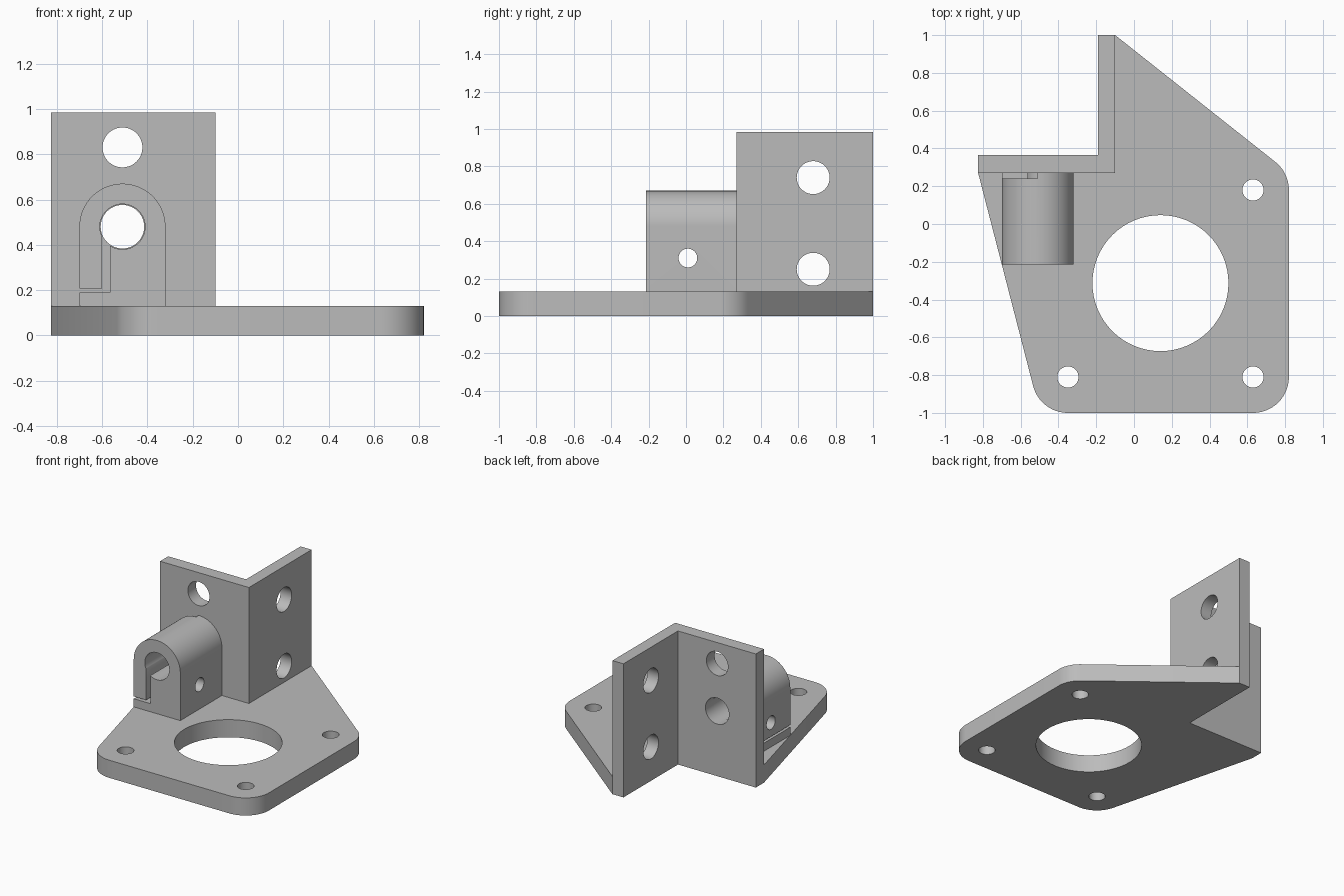
import bpy
import bmesh
from math import sin, cos, radians

default = bpy.data.objects.get("Cube")
if default:
    bpy.data.objects.remove(default)

grey = bpy.data.materials.new("light grey")
grey.use_nodes = True
GREY = (0.5, 0.5, 0.5, 1)
grey.diffuse_color = GREY
grey.node_tree.nodes["Principled BSDF"].inputs["Base Color"].default_value = GREY


def arc(cx, cy, r, start, end, steps):
    """Points along an arc, angles in degrees."""
    angles = [radians(start + (end - start) * i / steps) for i in range(steps + 1)]
    return [(cx + r * cos(a), cy + r * sin(a)) for a in angles]


def prism(name, outline, axis, lo, hi):
    """Extrude a 2D outline along an axis, from lo to hi."""
    place = {"X": lambda a, b: (lo, a, b),
             "Y": lambda a, b: (a, lo, b),
             "Z": lambda a, b: (a, b, lo)}[axis]
    bm = bmesh.new()
    face = bm.faces.new([bm.verts.new(place(a, b)) for a, b in outline])
    out = bmesh.ops.extrude_face_region(bm, geom=[face])
    shift = [(hi - lo) * (axis == k) for k in "XYZ"]
    moved = [g for g in out["geom"] if isinstance(g, bmesh.types.BMVert)]
    bmesh.ops.translate(bm, verts=moved, vec=shift)
    bmesh.ops.recalc_face_normals(bm, faces=bm.faces)
    mesh = bpy.data.meshes.new(name)
    bm.to_mesh(mesh)
    bm.free()
    mesh.materials.append(grey)
    obj = bpy.data.objects.new(name, mesh)
    bpy.context.collection.objects.link(obj)
    return obj


def rect(a0, a1, b0, b1):
    return [(a0, b0), (a1, b0), (a1, b1), (a0, b1)]


def hole(a, b, r, axis, lo, hi):
    return prism("hole_cutter", arc(a, b, r, 0, 360, 64)[:-1], axis, lo, hi)


def cut(obj, cutters):
    """Subtract the cutters, then shade the curved walls smooth."""
    bpy.ops.object.select_all(action="DESELECT")
    obj.select_set(True)
    bpy.context.view_layer.objects.active = obj
    for cutter in cutters:
        cutter.hide_render = True
        mod = obj.modifiers.new("cut", "BOOLEAN")
        mod.operation = "DIFFERENCE"
        mod.solver = "EXACT"
        mod.object = cutter
        bpy.ops.object.modifier_apply(modifier=mod.name)
        bpy.data.objects.remove(cutter)
    bpy.ops.object.shade_smooth_by_angle(angle=radians(30))


PLATE_TOP = 0.13
LEFT, INNER, OUTER = -0.825, -0.19, -0.10
FRONT, BACK = 0.27, 0.365
BOLTS = [(-0.35, -0.81), (0.63, -0.81), (0.63, 0.18)]

# Base plate: rounded corners concentric with the bolt holes
outline = [(OUTER, 1), (INNER, 1), (INNER, BACK), (LEFT, BACK), (LEFT, FRONT)]
for (x, y), start, end in zip(BOLTS, (194.7, 270, 0), (270, 360, 51.6)):
    outline += arc(x, y, 0.19, start, end, 16)
plate = prism("base_plate", outline, "Z", 0, PLATE_TOP)
cut(plate, [hole(x, y, 0.056, "Z", -0.1, 0.3) for x, y in BOLTS]
    + [hole(0.14, -0.313, 0.36, "Z", -0.1, 0.3)])

# Upright angle wall with two holes in each leg
corner = [(LEFT, FRONT), (OUTER, FRONT), (OUTER, 1),
          (INNER, 1), (INNER, BACK), (LEFT, BACK)]
wall = prism("angle_wall", corner, "Z", PLATE_TOP, 0.985)
CX, CZ = -0.51, 0.48
cut(wall, [hole(CX, 0.83, 0.088, "Y", 0.2, 0.5),
           hole(CX, CZ, 0.096, "Y", 0.2, 0.5),
           hole(0.68, 0.74, 0.088, "X", -0.3, 0),
           hole(0.68, 0.25, 0.088, "X", -0.3, 0)])

# Arched rod clamp with bore, cross screw hole and an L-shaped slit
R = 0.19
arch = [(CX - R, PLATE_TOP), (CX + R, PLATE_TOP)] + arc(CX, CZ, R, 0, 180, 48)
clamp = prism("rod_clamp", arch, "Y", -0.215, FRONT)
slit = [(-0.8, 0.19), (-0.565, 0.19), (-0.565, CZ),
        (-0.6, CZ), (-0.6, 0.207), (-0.8, 0.207)]
relief = [(-0.8, 0.19), (-0.565, 0.19), (-0.565, CZ),
          (CX, CZ), (CX, 0.8), (-0.8, 0.8)]
cut(clamp, [hole(CX, CZ, 0.1, "Y", -0.4, 0.4),
            prism("slit_cutter", slit, "Y", -0.4, 0.4),
            prism("relief_cutter", relief, "Y", 0.24, 0.4),
            hole(0.01, 0.31, 0.05, "X", -0.9, -0.2)])
